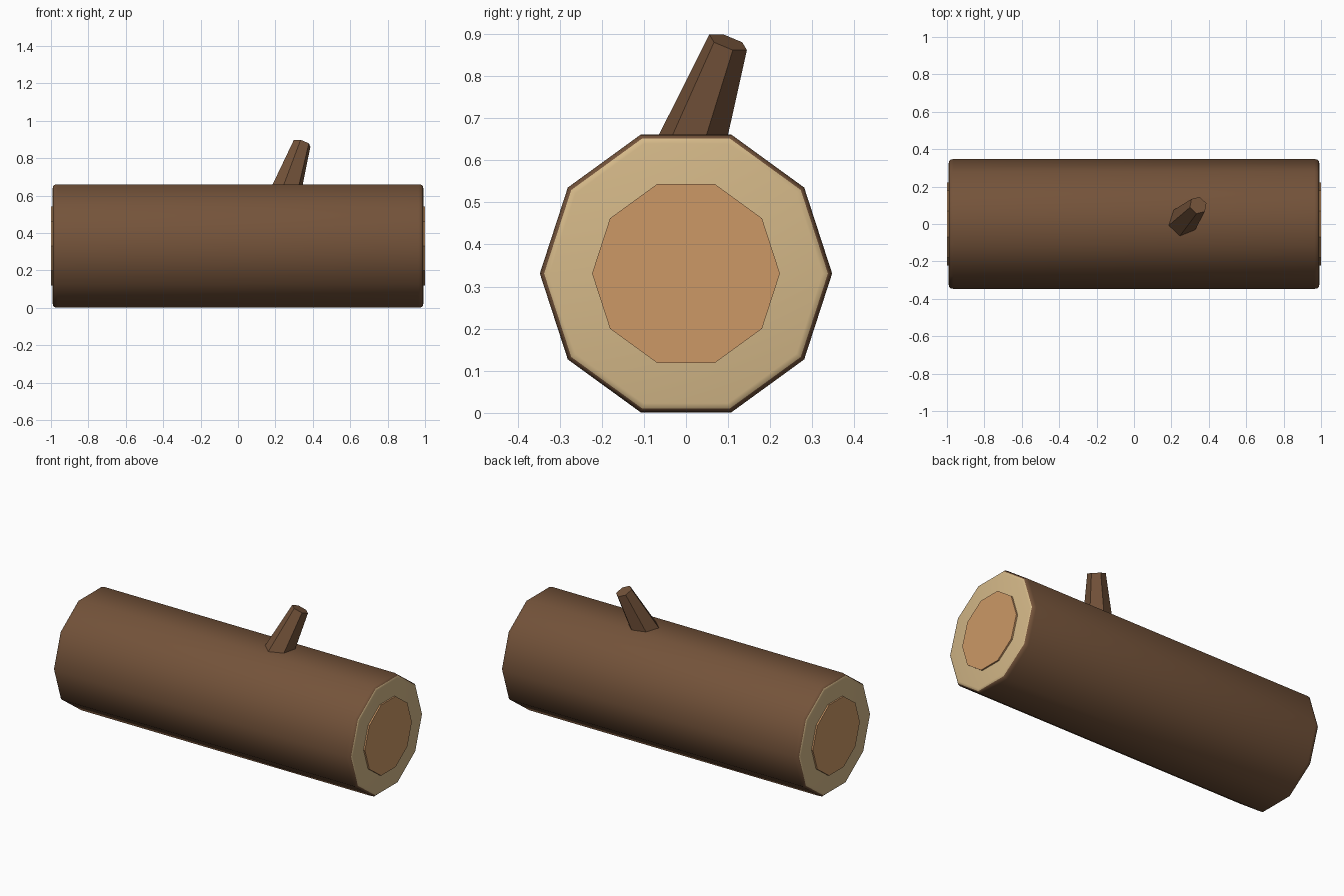
import bpy, bmesh, math
from mathutils import Vector

old = bpy.data.objects.get("Cube")
if old:
    bpy.data.objects.remove(old, do_unlink=True)


def material(name, rgb):
    lin = [((c / 255 + 0.055) / 1.055) ** 2.4 for c in rgb] + [1]
    m = bpy.data.materials.new(name)
    m.use_nodes = True
    m.diffuse_color = lin
    m.node_tree.nodes["Principled BSDF"].inputs["Base Color"].default_value = lin
    return m


bark = material("bark brown", (116, 83, 58))
sapwood = material("sapwood cream", (212, 184, 136))
heartwood = material("heartwood tan", (204, 152, 102))


def loft(name, rings, axis, side, sides, mats):
    """Skin regular polygons given as (centre, radius), with capped ends."""
    axis = axis.normalized()
    up = axis.cross(side)
    bm = bmesh.new()
    loops = []
    for centre, radius in rings:
        angles = [2 * math.pi * k / sides for k in range(sides)]
        loops.append([bm.verts.new(centre + radius * (side * math.cos(a) + up * math.sin(a)))
                      for a in angles])
    for a, b in zip(loops, loops[1:]):
        for k in range(sides):
            n = (k + 1) % sides
            bm.faces.new((a[k], a[n], b[n], b[k]))
    bm.faces.new(loops[0][::-1])
    bm.faces.new(loops[-1])
    mesh = bpy.data.meshes.new(name)
    bm.to_mesh(mesh)
    bm.free()
    for m in mats:
        mesh.materials.append(m)
    ob = bpy.data.objects.new(name, mesh)
    bpy.context.collection.objects.link(ob)
    return ob


X, Y = Vector((1, 0, 0)), Vector((0, 1, 0))
mid = Vector((0, 0, 0.331))

# Log with rounded rims; the cut ends show sapwood
half = [(0.965, 0.347), (0.98, 0.344), (0.988, 0.337), (0.991, 0.324)]
profile = [(-x, r) for x, r in reversed(half)] + half
log = loft("log", [(mid + X * x, r) for x, r in profile], X, Y, 10, [bark, sapwood])
for p in log.data.polygons:
    p.material_index = int(abs(p.center.x) > 0.986)
bpy.context.view_layer.objects.active = log
log.select_set(True)
bpy.ops.object.shade_smooth_by_angle(angle=math.radians(50))
log.select_set(False)

# Raised heartwood disc on each end
for name, s in (("left_heartwood", 1), ("right_heartwood", -1)):
    loft(name, [(mid + X * s * 0.98, 0.223), (mid + X * s, 0.223)], X * s, Y, 10, [heartwood])

# Leaning, tapered branch stub
root, tip = Vector((0.253, 0.004, 0.61)), Vector((0.343, 0.1, 0.88))
lean = tip - root
side = Vector((-lean.y, lean.x, 0)).normalized()
loft("branch_stub", [(root, 0.085), (tip, 0.049)], lean, side, 6, [bark])
